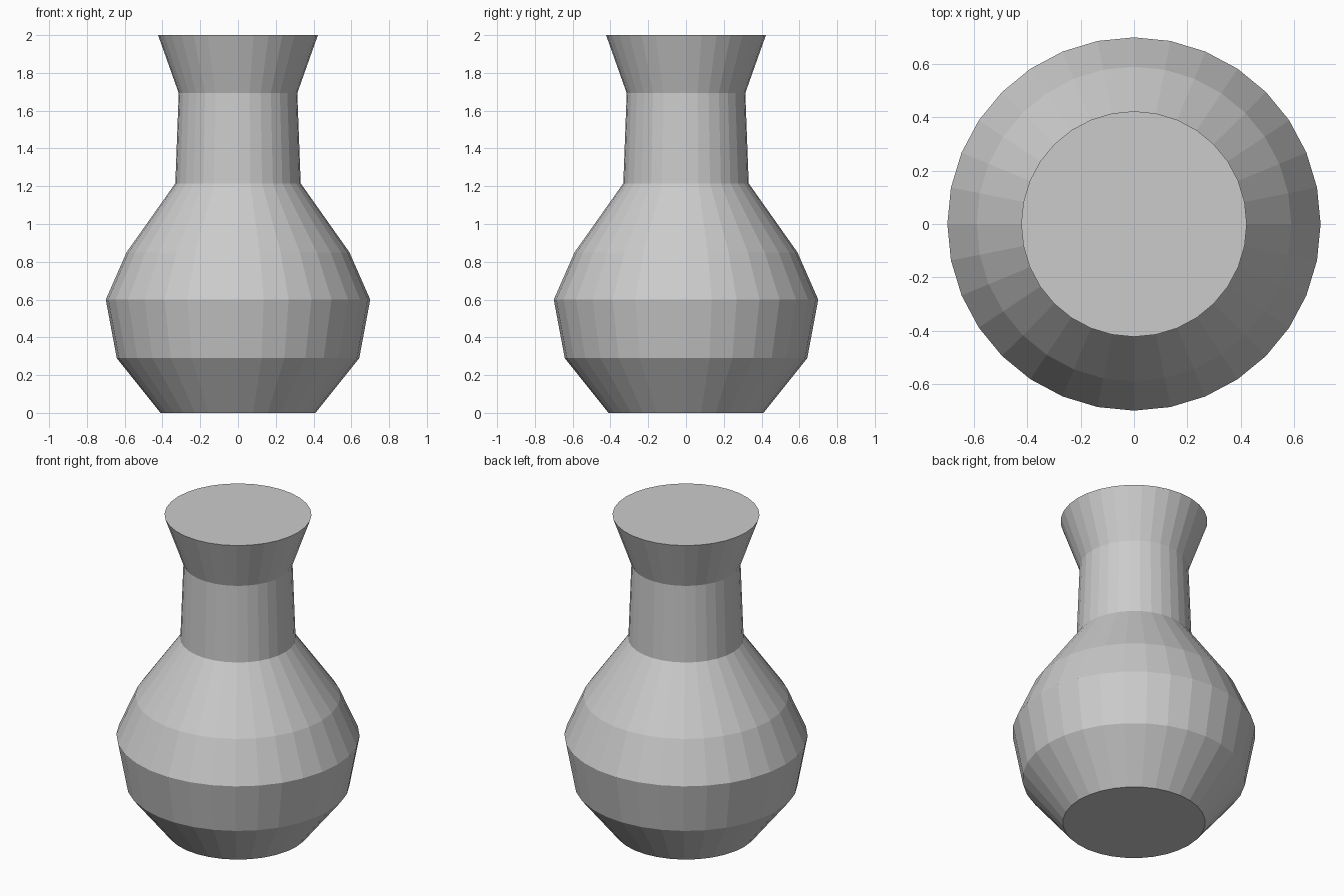
import bpy
import bmesh
from math import cos, sin, tau

if "Cube" in bpy.data.objects:
    bpy.data.objects.remove(bpy.data.objects["Cube"])

SIDES = 32

# Vase outline as (radius, height), from foot to rim
PROFILE = [
    (0.41, 0.0), (0.642, 0.29), (0.70, 0.60), (0.59, 0.85),
    (0.332, 1.215), (0.314, 1.693), (0.423, 2.0),
]


def lathe(name, profile, sides):
    """Turn a profile around z into a closed, flat-shaded solid."""
    bm = bmesh.new()
    rings = [[bm.verts.new((r * cos(tau * i / sides), r * sin(tau * i / sides), z))
              for i in range(sides)] for r, z in profile]
    for low, high in zip(rings, rings[1:]):
        for i in range(sides):
            j = (i + 1) % sides
            bm.faces.new((low[i], low[j], high[j], high[i]))
    # Flat foot and closed mouth
    bm.faces.new(rings[0][::-1])
    bm.faces.new(rings[-1])
    mesh = bpy.data.meshes.new(name)
    bm.to_mesh(mesh)
    bm.free()
    obj = bpy.data.objects.new(name, mesh)
    bpy.context.collection.objects.link(obj)
    return obj


# Vase body, neck and flared rim in one turned shape
lathe("vase", PROFILE, SIDES)
